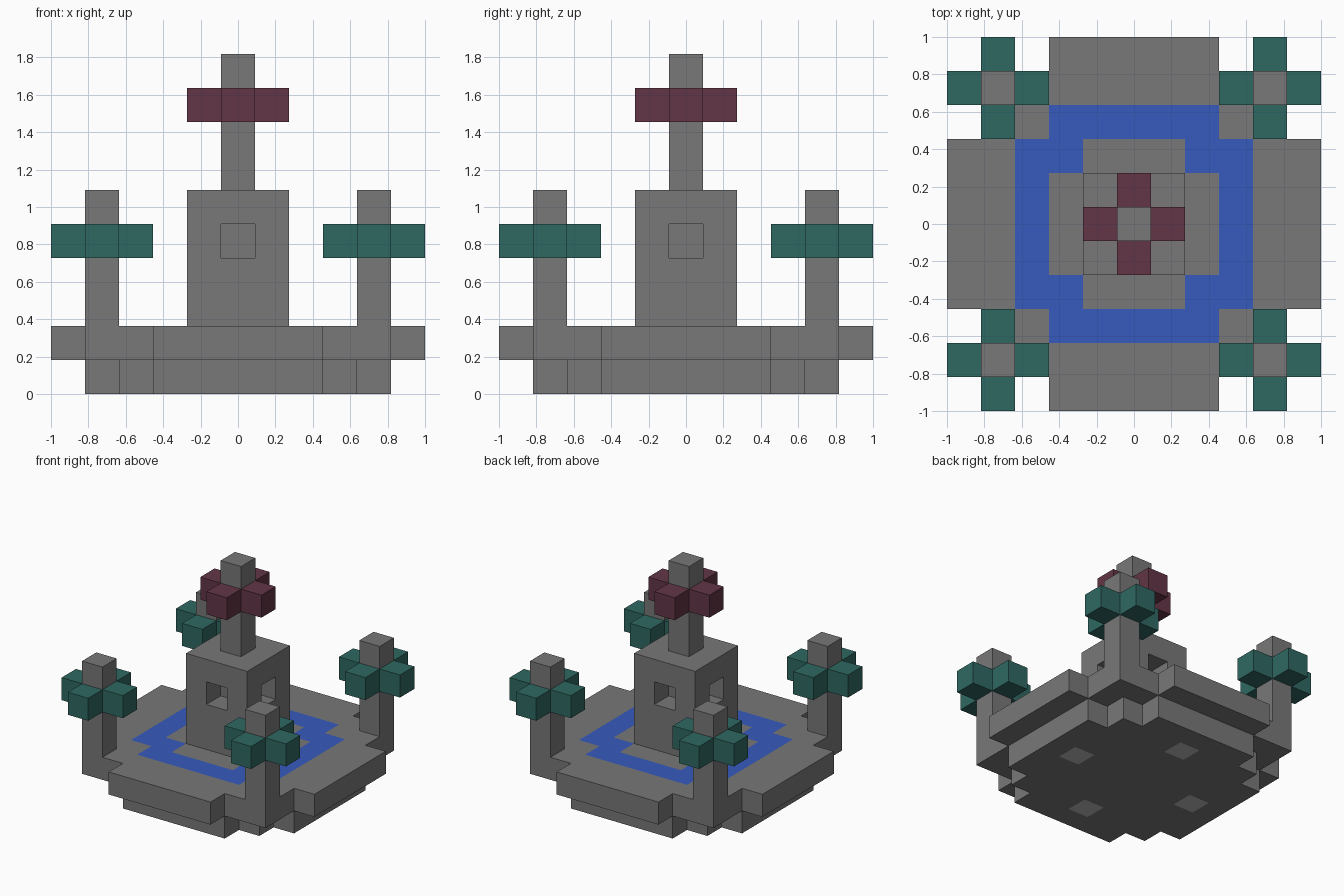
import bpy
import bmesh
from mathutils import Vector

cube = bpy.data.objects.get("Cube")
if cube:
    bpy.data.objects.remove(cube, do_unlink=True)

U = 2 / 11  # edge of one block


def material(name, *srgb):
    linear = [((c / 255 + 0.055) / 1.055) ** 2.4 for c in srgb] + [1]
    mat = bpy.data.materials.new(name)
    mat.use_nodes = True
    mat.diffuse_color = linear
    bsdf = next(n for n in mat.node_tree.nodes if n.type == 'BSDF_PRINCIPLED')
    bsdf.inputs["Base Color"].default_value = linear
    bsdf.inputs["Roughness"].default_value = 0.9
    return mat


stone = material("grey stone", 120, 120, 120)
pale = material("pale stone", 185, 185, 185)
water = material("blue water", 55, 91, 190)
leaf = material("teal leaf", 47, 104, 98)
petal = material("maroon petal", 98, 53, 70)


def box(rx, ry, z0, z1, cx=0, cy=0):
    """Cells within rx, ry of a centre column, on levels z0 to z1."""
    return {(cx + x, cy + y, z) for x in range(-rx, rx + 1)
            for y in range(-ry, ry + 1) for z in range(z0, z1 + 1)}


def arms(cx, cy, z):
    """Four cells around a column."""
    return {(cx + 1, cy, z), (cx - 1, cy, z), (cx, cy + 1, z), (cx, cy - 1, z)}


def blocks(name, cells, mats, rule=None):
    """Outer skin of a set of cells; rule(cell, normal) picks the material."""
    bm = bmesh.new()
    for cell in sorted(cells):
        for axis in range(3):
            for sign in (-1, 1):
                n = Vector((0, 0, 0))
                n[axis] = sign
                if tuple(int(a + b) for a, b in zip(cell, n)) in cells:
                    continue
                s, t = Vector((0, 0, 0)), Vector((0, 0, 0))
                s[(axis + 1) % 3] = 0.5
                t[(axis + 2) % 3] = 0.5 * sign
                mid = Vector(cell) + Vector((0, 0, 0.5)) + n / 2
                corners = (mid - s - t, mid + s - t, mid + s + t, mid - s + t)
                face = bm.faces.new([bm.verts.new(c * U) for c in corners])
                if rule:
                    face.material_index = rule(cell, n)
    bmesh.ops.remove_doubles(bm, verts=bm.verts, dist=U / 100)
    mesh = bpy.data.meshes.new(name)
    bm.to_mesh(mesh)
    bm.free()
    for mat in mats:
        mesh.materials.append(mat)
    obj = bpy.data.objects.new(name, mesh)
    bpy.context.collection.objects.link(obj)
    return obj


# Lower slab, with four pale patches underneath
def patch_rule(cell, n):
    return int(n.z < 0 and cell[:2] in {(3, 0), (-3, 0), (0, 3), (0, -3)})


blocks("lower_slab", box(4, 2, 0, 0) | box(2, 4, 0, 0) | box(3, 3, 0, 0),
       [stone, pale], patch_rule)


# Upper slab, with the water ring flush in its top
def water_rule(cell, n):
    lo, hi = sorted((abs(cell[0]), abs(cell[1])))
    outer = hi <= 3 and lo <= 2
    inner = hi <= 2 and lo <= 1
    return int(n.z > 0 and outer and not inner)


blocks("upper_slab", box(5, 2, 1, 1) | box(2, 5, 1, 1) | box(4, 4, 1, 1),
       [stone, water], water_rule)

# Tower with a recessed window in each side
blocks("tower", box(1, 1, 2, 5) - arms(0, 0, 4), [stone])

# Spire and its flower
blocks("spire", box(0, 0, 6, 9), [stone])
blocks("spire_flower", arms(0, 0, 8), [petal])

# Corner posts with leaf crosses
for cx, side in ((-4, "right"), (4, "left")):
    for cy, end in ((-4, "front"), (4, "back")):
        blocks(f"post_{end}_{side}", box(0, 0, 2, 5, cx, cy), [stone])
        blocks(f"leaves_{end}_{side}", arms(cx, cy, 4), [leaf])
